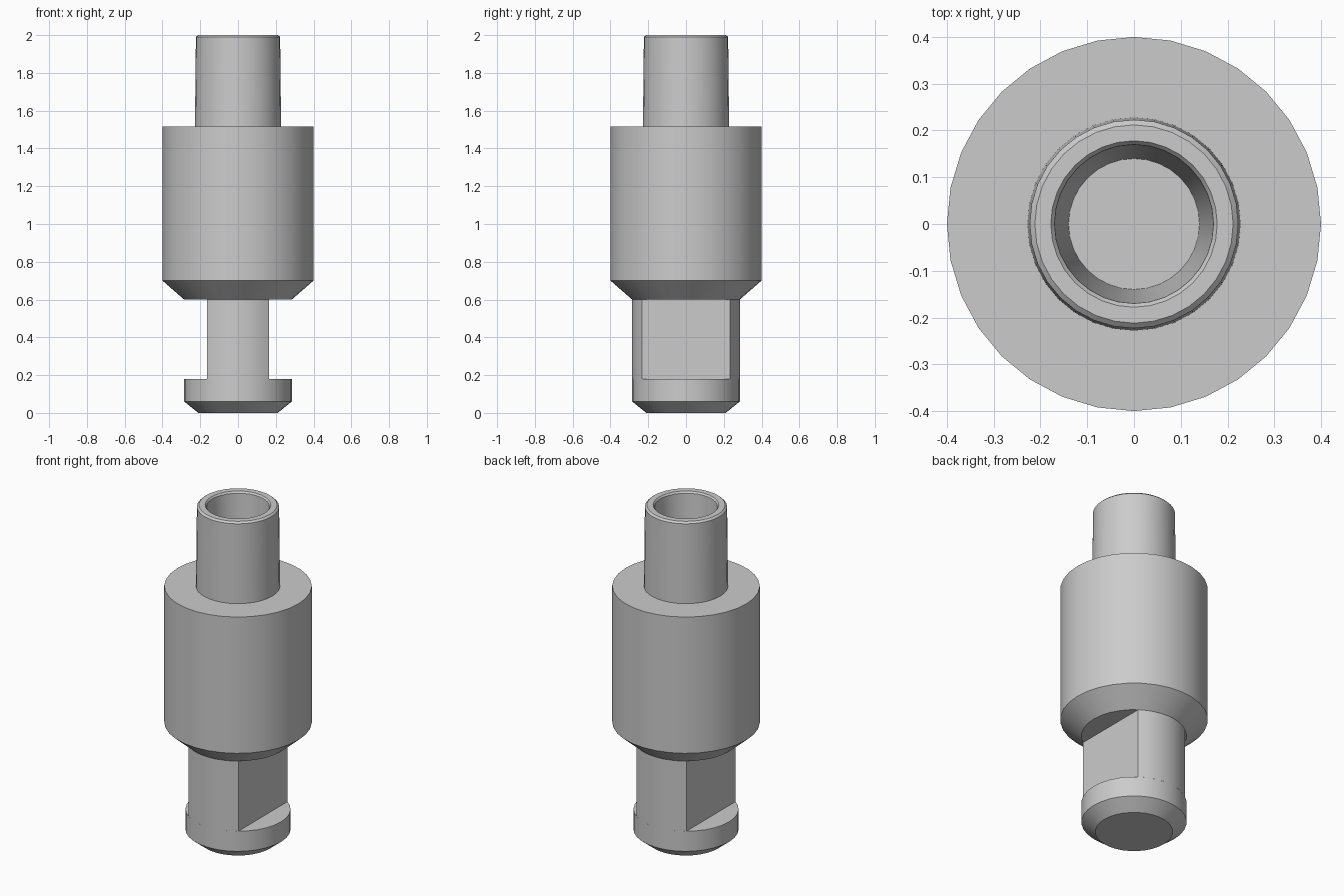
import bpy
import bmesh
from math import cos, sin, pi, acos

cube = bpy.data.objects.get("Cube")
if cube:
    bpy.data.objects.remove(cube, do_unlink=True)

SEGMENTS = 32
SHANK_R = 0.285
FLAT_X = 0.165
FOOT_TOP, BODY_BASE, BODY_TOP = 0.18, 0.6, 1.515

steel = bpy.data.materials.new("plain grey")
steel.use_nodes = True
grey = (0.6, 0.6, 0.6, 1)
steel.diffuse_color = grey
steel.node_tree.nodes["Principled BSDF"].inputs["Base Color"].default_value = grey


def finish(bm, name):
    """Turn a bmesh into a smooth shaded object with sharp machined edges."""
    mesh = bpy.data.meshes.new(name)
    bm.to_mesh(mesh)
    bm.free()
    mesh.materials.append(steel)
    obj = bpy.data.objects.new(name, mesh)
    bpy.context.collection.objects.link(obj)
    bpy.ops.object.select_all(action="DESELECT")
    obj.select_set(True)
    bpy.context.view_layer.objects.active = obj
    bpy.ops.object.shade_smooth_by_angle(angle=pi / 6)
    return obj


def lathe(name, profile, cap_start=False, cap_end=False):
    """Revolve (radius, height) points, listed upward along the outside."""
    bm = bmesh.new()
    rings = []
    for r, z in profile:
        angles = [2 * pi * i / SEGMENTS for i in range(SEGMENTS)]
        rings.append([bm.verts.new((r * cos(a), r * sin(a), z)) for a in angles])
    for low, high in zip(rings, rings[1:]):
        for i in range(SEGMENTS):
            j = (i + 1) % SEGMENTS
            bm.faces.new((low[i], low[j], high[j], high[i]))
    if cap_start:
        bm.faces.new(rings[0][::-1])
    if cap_end:
        bm.faces.new(rings[-1])
    return finish(bm, name)


# Chamfered foot
lathe("foot", [(0.21, 0), (SHANK_R, 0.06), (SHANK_R, FOOT_TOP)], True, True)

# Neck with two wrench flats: two arcs joined by straight sides
start = acos(FLAT_X / SHANK_R)
steps = 8
arc = [start + (pi - 2 * start) * i / steps for i in range(steps + 1)]
outline = [(SHANK_R * cos(a), SHANK_R * sin(a)) for a in arc]
outline += [(-x, -y) for x, y in outline]
bm = bmesh.new()
low = [bm.verts.new((x, y, FOOT_TOP)) for x, y in outline]
high = [bm.verts.new((x, y, BODY_BASE)) for x, y in outline]
for i in range(len(outline)):
    j = (i + 1) % len(outline)
    bm.faces.new((low[i], low[j], high[j], high[i]))
finish(bm, "neck_with_flats")

# Main body with lower chamfer and flat shoulder
lathe("body", [(SHANK_R, BODY_BASE), (0.4, 0.7), (0.4, BODY_TOP), (0.2, BODY_TOP)], True)

# Upper tube with chamfered rim and tapered blind bore
lathe("tube", [(0.228, BODY_TOP), (0.223, 1.99), (0.212, 2.0), (0.178, 2.0),
               (0.17, 1.99), (0.14, 1.5)], cap_end=True)
